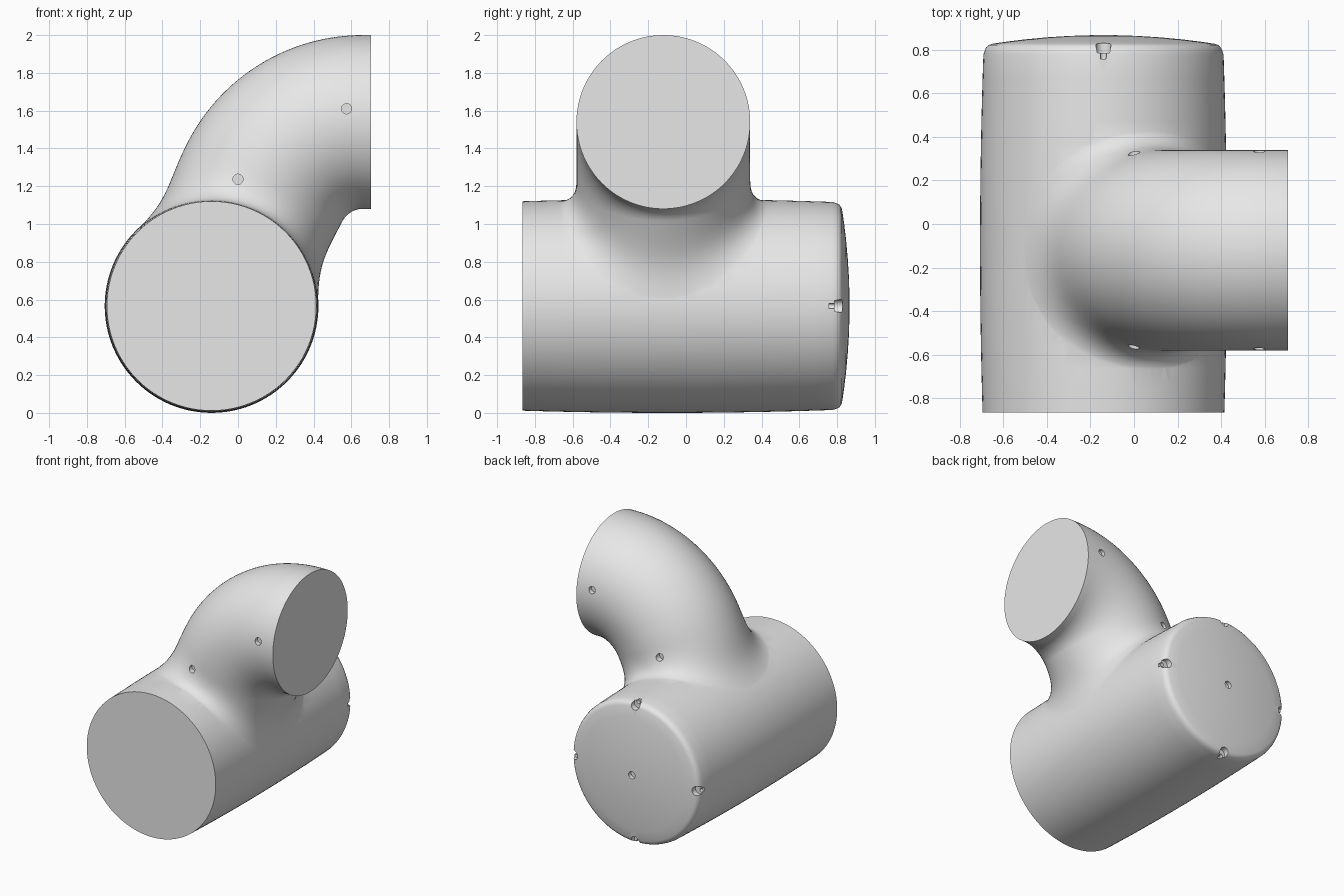
import bpy, bmesh, math
from mathutils import Vector, Matrix

cube = bpy.data.objects.get("Cube")
if cube:
    bpy.data.objects.remove(cube, do_unlink=True)

grey = bpy.data.materials.new("plain grey")
grey.use_nodes = True
grey.diffuse_color = (0.8, 0.8, 0.8, 1)
grey.node_tree.nodes["Principled BSDF"].inputs["Base Color"].default_value = (0.8, 0.8, 0.8, 1)

SEG = 96
AXIS = Vector((-0.14, 0, 0.566))       # body centreline, along y
BEND = Vector((0.66, -0.12, 0.96))     # centre of the elbow bend
BEND_R, TUBE_R, BEND_END = 0.58, 0.46, math.radians(62)
MID_PHI = math.radians(67)             # direction the branch leaves the body


def body_radius(y):
    return 0.566 - 0.02 * (y + 0.1) ** 2


def on_body(phi, y, scale=1.0):
    r = body_radius(y) * scale
    return Vector((AXIS.x + r * math.cos(phi), y, AXIS.z + r * math.sin(phi)))


def loft(name, rings):
    """Skin closed rings of points and cap both ends."""
    bm = bmesh.new()
    loops = [[bm.verts.new(p) for p in ring] for ring in rings]
    for a, b in zip(loops, loops[1:]):
        for i in range(len(a)):
            j = (i + 1) % len(a)
            bm.faces.new((a[i], a[j], b[j], b[i]))
    bm.faces.new(loops[0])
    bm.faces.new(loops[-1])
    bmesh.ops.triangulate(bm, faces=[f for f in bm.faces if len(f.verts) > 4])
    bmesh.ops.recalc_face_normals(bm, faces=bm.faces)
    mesh = bpy.data.meshes.new(name)
    bm.to_mesh(mesh)
    bm.free()
    mesh.materials.append(grey)
    obj = bpy.data.objects.new(name, mesh)
    bpy.context.collection.objects.link(obj)
    return obj


def boolean(target, tool, operation):
    mod = target.modifiers.new("join", 'BOOLEAN')
    mod.object, mod.operation, mod.solver = tool, operation, 'EXACT'
    bpy.context.view_layer.objects.active = target
    bpy.ops.object.modifier_apply(modifier=mod.name)
    bpy.data.objects.remove(tool, do_unlink=True)


angles = [2 * math.pi * i / SEG for i in range(SEG)]

# Body: slightly barrelled cylinder with a rounded rim and domed back
stations = [(-0.865 + 1.64 * i / 16, None) for i in range(17)]
stations += [(0.795, 0.546), (0.81, 0.539), (0.82, 0.528), (0.826, 0.513)]
stations += [(0.866 - 0.04 * t * t, 0.513 * t) for t in (0.85, 0.7, 0.5, 0.3, 0.12)]
rings = []
for y, r in stations:
    r = r or body_radius(y)
    rings.append([AXIS + Vector((r * math.cos(a), y, r * math.sin(a))) for a in angles])
body = loft("pipe_body", rings)


# Elbow: swept bend, then a skirt that flares tangentially onto the body
def elbow_ring(a):
    u = Vector((-math.sin(a), 0, math.cos(a)))
    centre = BEND + BEND_R * u
    return [centre + TUBE_R * (math.sin(t) * u + Vector((0, math.cos(t), 0))) for t in angles]


bend = [elbow_ring(BEND_END * i / 28) for i in range(29)]
mouth = [p + Vector((0.705 - BEND.x, 0, 0)) for p in bend[0]]
neck = bend[-1]
heading = Vector((-math.cos(BEND_END), 0, -math.sin(BEND_END)))
curves, root = [], []
for t, start in zip(angles, neck):
    phi = MID_PHI * (1 + math.sin(t))
    y = BEND.y + 0.57 * math.cos(t)
    foot = on_body(phi, y, 0.996)
    normal = Vector((math.cos(phi), 0, math.sin(phi)))
    back = start - foot
    reach = back.length * 0.45
    tangent = (back - normal * back.dot(normal)).normalized()
    c1, c2 = start + heading * reach, foot + tangent * reach
    curves.append([start * (1 - s) ** 3 + c1 * 3 * s * (1 - s) ** 2
                   + c2 * 3 * s * s * (1 - s) + foot * s ** 3
                   for s in (k / 14 for k in range(1, 15))])
    root.append(on_body(phi, y, 0.85))
skirt = [list(ring) for ring in zip(*curves)]
elbow = loft("elbow", [mouth] + bend + skirt + [root])
boolean(body, elbow, 'UNION')


# Small holes and rim notches
def drill(x, y0, y1, z, r):
    ring = lambda y: [(x + r * math.cos(a), y, z + r * math.sin(a)) for a in angles[::4]]
    tool = loft("drill", [ring(y0), ring(y1)])
    tool.hide_render = True
    boolean(body, tool, 'DIFFERENCE')


for x, z, half in ((0.0, 1.237, 0.437), (0.575, 1.61, 0.452)):
    for side in (-1, 1):
        drill(x, BEND.y + side * (half - 0.03), BEND.y + side * (half + 0.06), z, 0.027)
drill(AXIS.x, 0.835, 0.9, AXIS.z, 0.028)
for k in range(4):
    d = Matrix.Rotation(k * math.pi / 2, 3, 'Y') @ Vector((0.527, 0, 0))
    drill(AXIS.x + d.x, 0.785, 0.9, AXIS.z + d.z, 0.035)
    drill(AXIS.x + d.x * 1.03, 0.757, 0.8, AXIS.z + d.z * 1.03, 0.015)

bpy.ops.object.select_all(action='DESELECT')
body.select_set(True)
bpy.context.view_layer.objects.active = body
bpy.ops.object.shade_smooth_by_angle(angle=math.radians(30))
